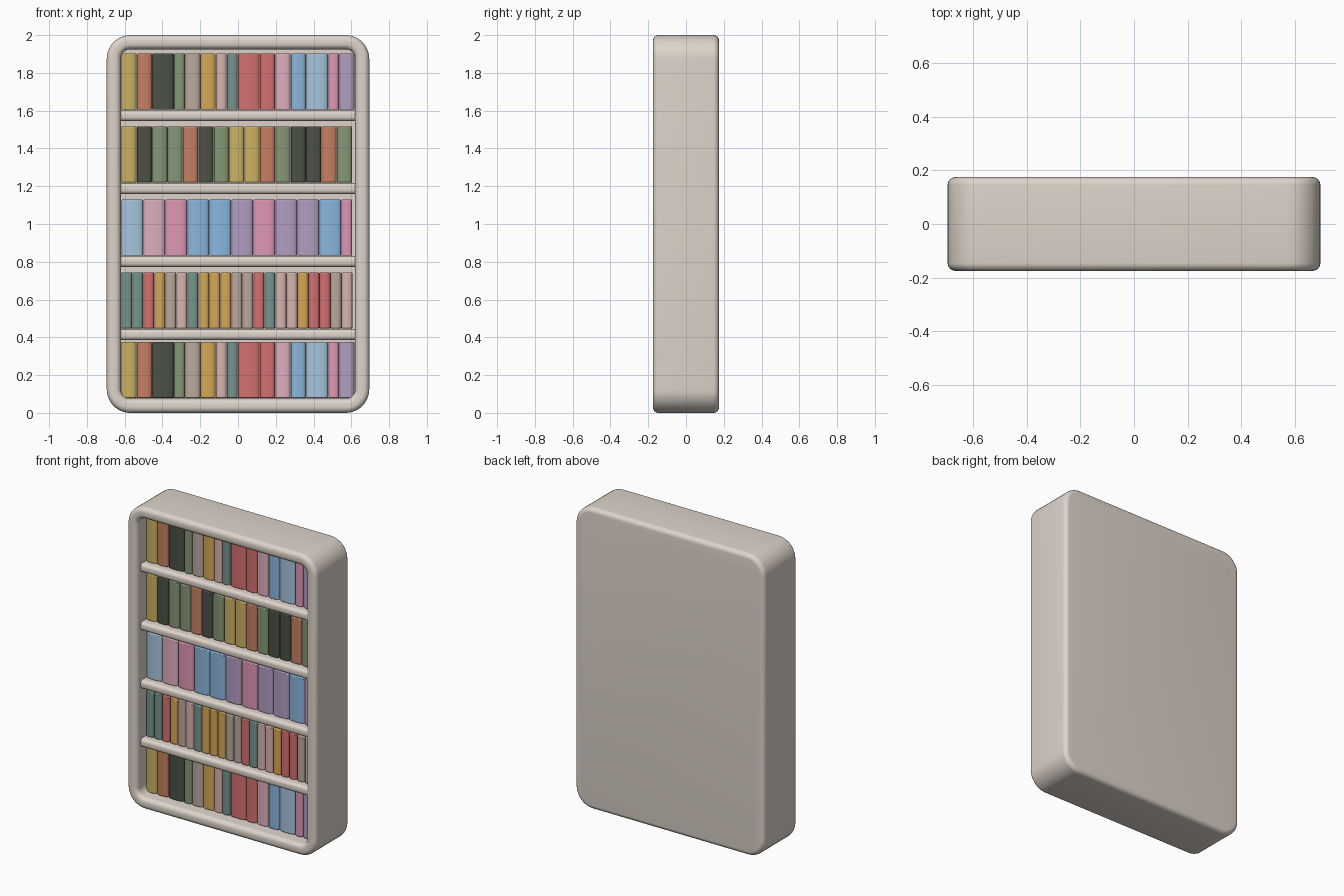
import bpy, bmesh, math

if "Cube" in bpy.data.objects:
    bpy.data.objects.remove(bpy.data.objects["Cube"])

def material(name, rgb):
    lin = [((c / 255 + 0.055) / 1.055) ** 2.4 for c in rgb]
    m = bpy.data.materials.new(name)
    m.diffuse_color = (*lin, 1)
    m.use_nodes = True
    m.node_tree.nodes["Principled BSDF"].inputs["Base Color"].default_value = m.diffuse_color
    return m

def finish(name, bm, mat, bevel=0):
    bmesh.ops.recalc_face_normals(bm, faces=bm.faces)
    me = bpy.data.meshes.new(name)
    bm.to_mesh(me)
    bm.free()
    ob = bpy.data.objects.new(name, me)
    bpy.context.collection.objects.link(ob)
    me.materials.append(mat)
    if bevel:
        b = ob.modifiers.new("soft_edges", 'BEVEL')
        b.width, b.segments, b.limit_method = bevel, 2, 'ANGLE'
        b.angle_limit = math.radians(50)
    bpy.ops.object.select_all(action='DESELECT')
    ob.select_set(True)
    bpy.context.view_layer.objects.active = ob
    bpy.ops.object.shade_smooth_by_angle(angle=math.radians(40))
    return ob

def prism(pts, axis, lo, hi):
    """Extrude a closed 2D profile along x (pts are y,z) or z (pts are x,y)."""
    bm = bmesh.new()
    put = (lambda p, h: (h, *p)) if axis == 'x' else (lambda p, h: (*p, h))
    a, b = [[bm.verts.new(put(p, h)) for p in pts] for h in (lo, hi)]
    bm.faces.new(a)
    bm.faces.new(b)
    for i in range(len(pts)):
        j = (i + 1) % len(pts)
        bm.faces.new((a[i], a[j], b[j], b[i]))
    return bm

W, D, R = 0.695, 0.175, 0.125        # half width, half depth, corner radius
WALL, SOFT = 0.075, 0.03             # frame thickness, edge rounding
cream = material("cream", (222, 212, 202))

# Case: rounded-rectangle rings lofted around the wall section
def ring(bm, inset, y):
    r, out = R - inset, []
    for k, (sx, sz) in enumerate(((1, 1), (-1, 1), (-1, -1), (1, -1))):
        for i in range(11):
            a = math.radians(90 * k + 9 * i)
            out.append(bm.verts.new((sx * (W - R) + r * math.cos(a), y,
                                     1 + sz * (1 - R) + r * math.sin(a))))
    return out

arc = [math.radians(15 * i) for i in range(7)]
section = [(SOFT * (1 - math.sin(a)), D - SOFT * (1 - math.cos(a))) for a in arc]
section += [(SOFT * (1 - math.cos(a)), -D + SOFT * (1 - math.sin(a))) for a in arc]
section += [(WALL - SOFT * (1 - math.sin(a)), -D + SOFT * (1 - math.cos(a))) for a in arc]
section.append((WALL, 0.13))
bm = bmesh.new()
rings = [ring(bm, *s) for s in section]
bm.faces.new(rings[0])
bm.faces.new(rings[-1])
for a, b in zip(rings, rings[1:]):
    for i in range(len(a)):
        j = (i + 1) % len(a)
        bm.faces.new((a[i], a[j], b[j], b[i]))
finish("case", bm, cream)

# Shelves with a rounded front lip
for n, top in enumerate((0.443, 0.830, 1.216, 1.603), 1):
    bot, r, y = top - 0.058, 0.022, -0.135
    prof = [(0.14, bot), (0.14, top)]
    prof += [(y + r - r * math.sin(a), top - r + r * math.cos(a)) for a in arc]
    prof += [(y + r - r * math.cos(a), bot + r - r * math.sin(a)) for a in arc]
    finish(f"shelf_{n}", prism(prof, 'x', -0.63, 0.63), cream)

# Book colours, keyed by one letter
palette = {
    'y': ("yellow", (204, 178, 98)), 'r': ("rust", (198, 128, 98)),
    'd': ("dark", (76, 81, 70)), 'g': ("green", (134, 151, 119)),
    't': ("taupe", (187, 168, 158)), 'o': ("gold", (213, 167, 86)),
    'n': ("blush", (216, 180, 174)), 'e': ("teal", (117, 150, 141)),
    'c': ("red", (212, 112, 112)), 'k': ("light_pink", (222, 174, 192)),
    'b': ("blue", (138, 182, 222)), 'l': ("light_blue", (168, 197, 223)),
    'p': ("pink", (223, 151, 181)), 'v': ("violet", (178, 158, 193)),
}
mats = {k: material(*v) for k, v in palette.items()}
width = {'s': 0.0583, 'm': 0.0815, 'l': 0.1165}

# Books: rows of bound volumes with bulging spines
mixed = ("yrdgtonecckblpv", "mmlsmmsslmmmlsm")
rows = [
    (0.078, *mixed),
    (0.446, "eecotneooottcennocctn", "s" * 21),
    (0.832, "lkpbbvpvvbp", "l" * 10 + "s"),
    (1.219, "ydggrdgyyrgddrg", "m" * 15),
    (1.605, *mixed),
]
for r, (z, cols, sizes) in enumerate(rows, 1):
    x = -0.618
    for i, (c, s) in enumerate(zip(cols, sizes), 1):
        h = width[s] / 2 - 0.001
        cx = x + width[s] / 2
        prof = [(cx + h, 0.125), (cx - h, 0.125)]
        for k in range(13):
            a = math.pi * k / 12
            u, v = math.cos(a), math.sin(a)
            prof.append((cx - h * math.copysign(abs(u) ** 0.75, u),
                         -0.07 - 0.022 * max(v, 0) ** 0.75))
        finish(f"book_row{r}_{i}", prism(prof, 'z', z, z + 0.297), mats[c], 0.004)
        x += width[s]
